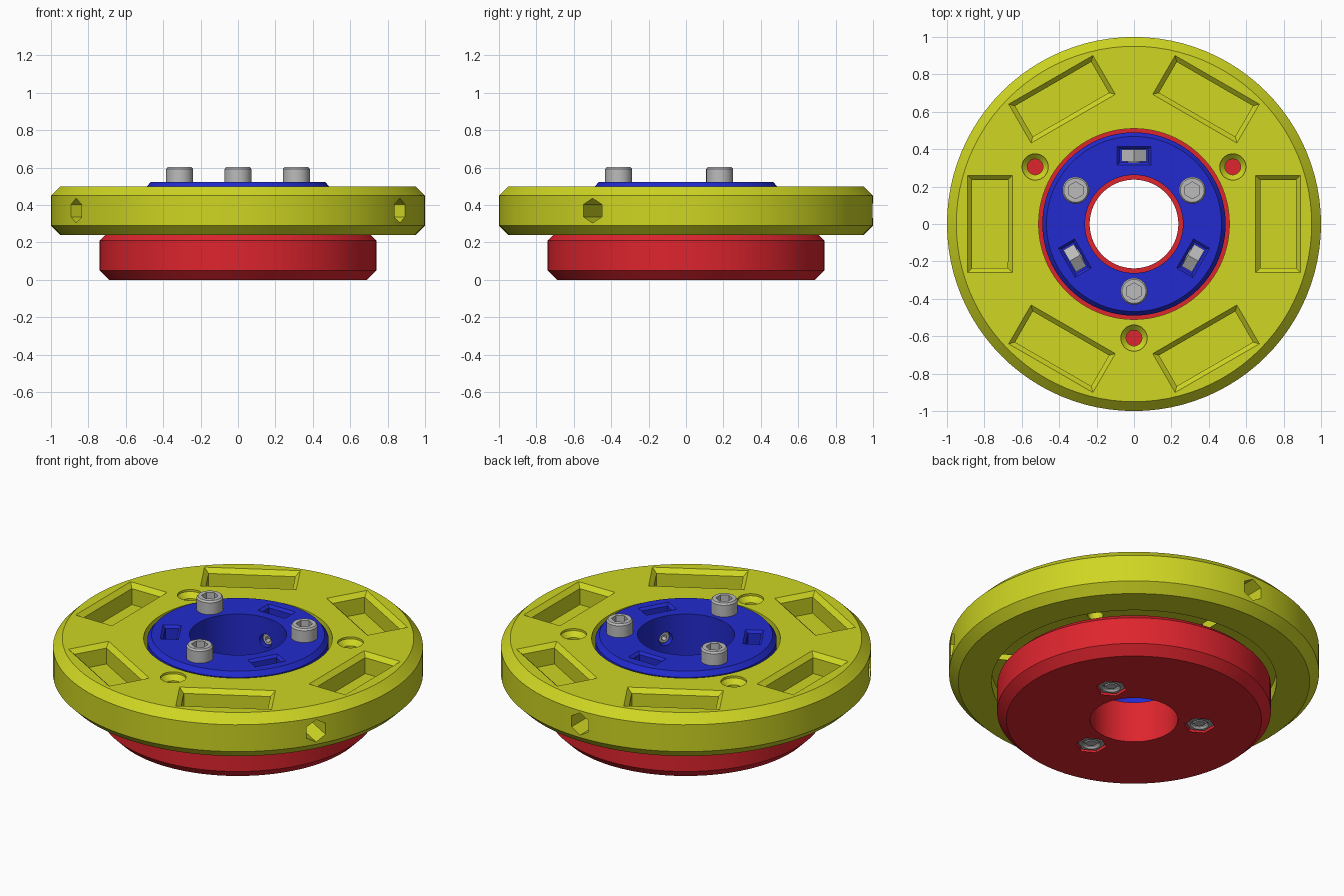
import bpy
import math
from mathutils import Matrix, Vector

if "Cube" in bpy.data.objects:
    bpy.data.objects.remove(bpy.data.objects["Cube"])

SEG = 96


def material(name, rgb):
    m = bpy.data.materials.new(name)
    m.diffuse_color = (*rgb, 1)
    m.use_nodes = True
    m.node_tree.nodes["Principled BSDF"].inputs["Base Color"].default_value = m.diffuse_color
    return m


YELLOW = material("yellow", (0.62, 0.67, 0.016))
RED = material("red", (0.73, 0.018, 0.027))
BLUE = material("blue", (0.016, 0.024, 0.62))
STEEL = material("steel", (0.50, 0.50, 0.50))


def add_mesh(name, verts, faces, mat, matrix=None):
    me = bpy.data.meshes.new(name)
    me.from_pydata([matrix @ v if matrix else v for v in verts], [], faces)
    ob = bpy.data.objects.new(name, me)
    bpy.context.collection.objects.link(ob)
    if mat:
        me.materials.append(mat)
    return ob


def loft(name, rings, mat=None, matrix=None, closed=False):
    """Skin equal-sized rings; cap the ends, or join last to first."""
    n, k = len(rings[0]), len(rings)
    verts = [v for ring in rings for v in ring]
    faces = [(i * n + j, i * n + (j + 1) % n,
              (i + 1) % k * n + (j + 1) % n, (i + 1) % k * n + j)
             for i in range(k if closed else k - 1) for j in range(n)]
    if not closed:
        faces += [tuple(reversed(range(n))), tuple(range((k - 1) * n, k * n))]
    return add_mesh(name, verts, faces, mat, matrix)


def turned(name, profile, n=SEG, mat=None, matrix=None, closed=False):
    rings = [[Vector((r * math.cos(2 * math.pi * j / n),
                      r * math.sin(2 * math.pi * j / n), z)) for j in range(n)]
             for r, z in profile]
    return loft(name, rings, mat, matrix, closed)


def pocket(hx, hy, bevel, top, floor, matrix):
    """Rectangular cutter with a bevelled mouth."""
    def rect(a, b, z):
        return [Vector((x * a, y * b, z)) for x, y in ((-1, -1), (1, -1), (1, 1), (-1, 1))]
    ix, iy = hx - bevel, hy - bevel
    return loft("cutter", [rect(ix, iy, floor), rect(ix, iy, top - bevel), rect(hx, hy, top),
                           rect(hx + bevel, hy + bevel, top + bevel)], None, matrix)


def place(deg, r, z=0.0, radial=False):
    m = Matrix.Rotation(math.radians(deg), 4, 'Z') @ Matrix.Translation((r, 0, z))
    return m @ Matrix.Rotation(math.pi / 2, 4, 'Y') if radial else m


def finish(ob, cutters=()):
    """Cut, bake and shade with crisp edges."""
    for c in cutters:
        c.hide_render = True
        mod = ob.modifiers.new("cut", 'BOOLEAN')
        mod.operation, mod.solver, mod.object = 'DIFFERENCE', 'EXACT', c
    if cutters:
        bpy.context.view_layer.update()
        dg = bpy.context.evaluated_depsgraph_get()
        me = bpy.data.meshes.new_from_object(ob.evaluated_get(dg))
        ob.modifiers.clear()
        ob.data = me
        mat = ob.data.materials[0]
        ob.data.materials.clear()
        ob.data.materials.append(mat)
        ob.data.polygons.foreach_set("material_index", [0] * len(me.polygons))
        for c in cutters:
            bpy.data.objects.remove(c)
    bpy.ops.object.select_all(action='DESELECT')
    ob.select_set(True)
    bpy.context.view_layer.objects.active = ob
    bpy.ops.object.shade_smooth_by_angle(angle=math.radians(25))


BOLTS = (30, 150, 270)
NUTS = (90, 210, 330)

# Outer ring, recessed underneath to clear the base disc
outer = turned("outer_ring", [(0.51, 0.32), (0.77, 0.32), (0.77, 0.24), (0.95, 0.24), (1.0, 0.29),
                              (1.0, 0.45), (0.95, 0.5), (0.51, 0.5)], mat=YELLOW, closed=True)
cuts = [pocket(0.12, 0.26, 0.025, 0.5, 0.38, place(60 * i, 0.77)) for i in range(6)]
# Countersunk holes
cuts += [turned("cutter", [(0.042, 0.2), (0.042, 0.46), (0.07, 0.488), (0.07, 0.6)], 32,
                matrix=place(a, 0.61)) for a in BOLTS]
# Hexagonal side holes
cuts += [turned("cutter", [(0.066, -0.3), (0.066, 0.3)], 6,
                matrix=place(a, 0.78, 0.37, True)) for a in NUTS]
finish(outer, cuts)

# Base disc with nut recesses
base = turned("base_disc", [(0.237, 0), (0.69, 0), (0.74, 0.05), (0.74, 0.21), (0.705, 0.245),
                            (0.237, 0.245)], mat=RED, closed=True)
finish(base, [turned("cutter", [(0.084, -0.1), (0.084, 0.075)], 6, matrix=place(a, 0.36))
              for a in BOLTS])

# Inner hub with nut slots and clamp screw holes
hub = turned("inner_hub", [(0.262, 0.245), (0.49, 0.245), (0.49, 0.495), (0.468, 0.522),
                           (0.262, 0.522)], mat=BLUE, closed=True)
cuts = [pocket(0.05, 0.09, 0.014, 0.522, 0.3, place(a, 0.365)) for a in NUTS]
cuts += [turned("cutter", [(0.04, -0.1), (0.04, 0.07)], 24,
                matrix=place(a, 0.28, 0.385, True)) for a in NUTS]
finish(hub, cuts)

for i in range(3):
    # Socket head bolt
    m = place(BOLTS[i], 0.36)
    bolt = turned(f"bolt_{i}", [(0.028, 0.012), (0.038, 0.022), (0.038, 0.515), (0.072, 0.515),
                                (0.072, 0.592), (0.064, 0.602)], 32, STEEL, m)
    finish(bolt, [turned("cutter", [(0.045, 0.555), (0.045, 0.7)], 6, matrix=m)])

    # Hexagonal nut below
    nut = turned(f"base_nut_{i}", [(0.07, 0.006), (0.077, 0.014), (0.077, 0.07)], 6, STEEL, m)
    finish(nut, [turned("cutter", [(0.05, -0.05), (0.05, 0.006), (0.041, 0.016), (0.041, 0.1)],
                        32, matrix=m)])

    # Hub nut standing in its slot, with its clamp screw
    m = place(NUTS[i], 0.365, 0.385, True)
    finish(turned(f"hub_nut_{i}", [(0.078, -0.032), (0.078, 0.032)], 6, STEEL, m))
    screw = turned(f"clamp_screw_{i}", [(0.03, -0.085), (0.036, -0.078), (0.036, 0.03)],
                   24, STEEL, m)
    finish(screw, [turned("cutter", [(0.018, -0.2), (0.018, -0.05)], 6, matrix=m)])
